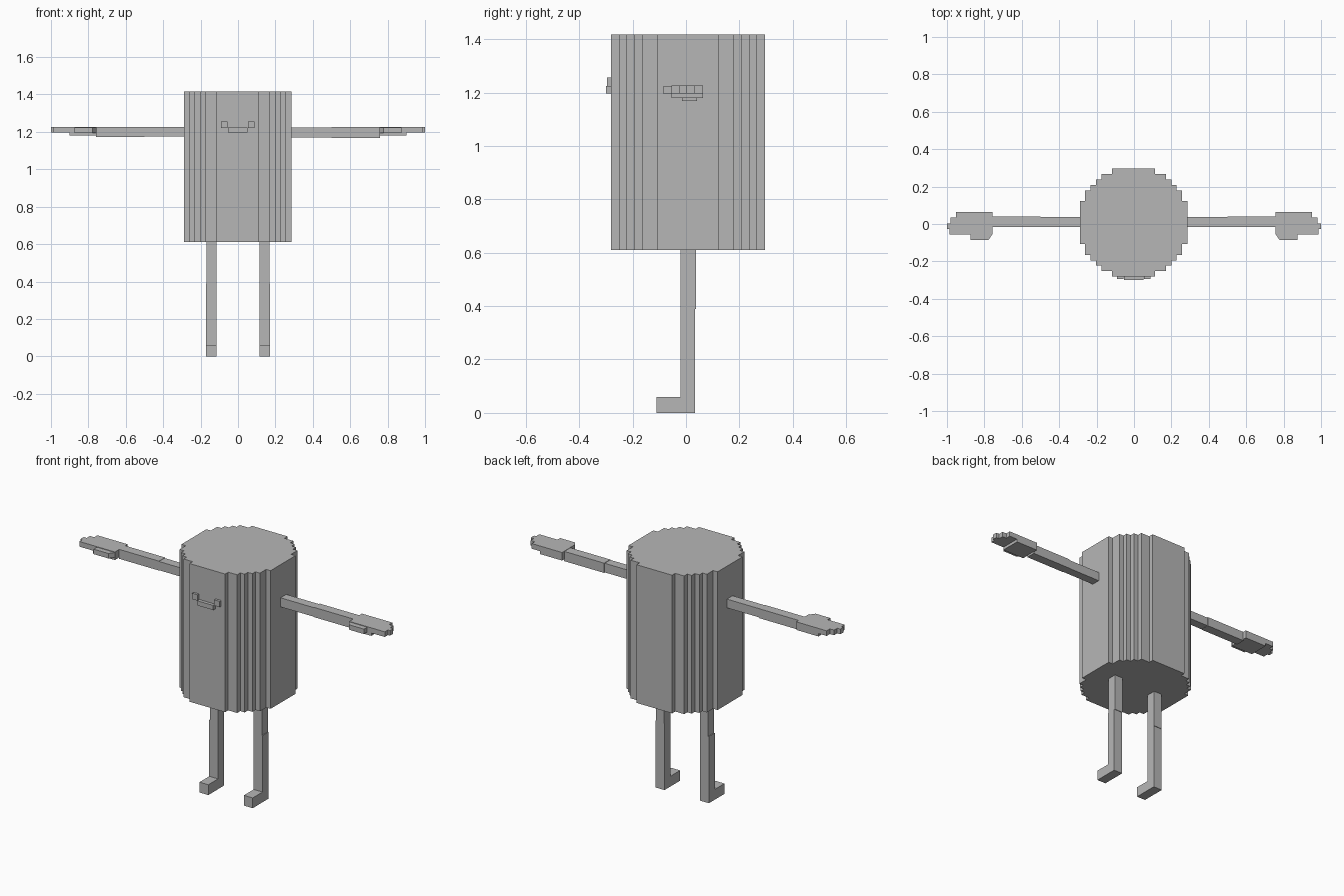
import bpy, bmesh

if "Cube" in bpy.data.objects:
    bpy.data.objects.remove(bpy.data.objects["Cube"])

grey = bpy.data.materials.new("plain grey")
grey.diffuse_color = (0.47, 0.47, 0.47, 1)
grey.use_nodes = True
grey.node_tree.nodes["Principled BSDF"].inputs["Base Color"].default_value = grey.diffuse_color


def prism(name, outline, z0, z1):
    """Extrude an xy outline from z0 to z1."""
    bm = bmesh.new()
    base = bm.faces.new([bm.verts.new((x, y, z0)) for x, y in outline])
    top = bmesh.ops.extrude_face_region(bm, geom=[base])["geom"]
    verts = [v for v in top if isinstance(v, bmesh.types.BMVert)]
    bmesh.ops.translate(bm, verts=verts, vec=(0, 0, z1 - z0))
    bmesh.ops.recalc_face_normals(bm, faces=bm.faces)
    mesh = bpy.data.meshes.new(name)
    bm.to_mesh(mesh)
    bm.free()
    mesh.materials.append(grey)
    ob = bpy.data.objects.new(name, mesh)
    bpy.context.collection.objects.link(ob)
    return ob


def box(name, x0, x1, y0, y1, z0, z1):
    return prism(name, [(x0, y0), (x1, y0), (x1, y1), (x0, y1)], z0, z1)


# Body: round column with a stepped outline
U = 0.0288
steps = [(10, 4), (9, 4), (9, 6), (8, 6), (8, 7), (7, 7),
         (7, 8), (6, 8), (6, 9), (4, 9), (4, 10)]
half = steps + [(-x, y) for x, y in reversed(steps)]
ring = half + [(-x, -y) for x, y in half]
prism("body", [(x * U - 0.002, y * U + 0.0075) for x, y in ring], 0.61, 1.417)

# Mouth: low bar with raised corners
box("mouth_bar", -0.053, 0.05, -0.30, -0.27, 1.197, 1.224)
box("mouth_corner_left", -0.09, -0.056, -0.295, -0.27, 1.222, 1.256)
box("mouth_corner_right", 0.053, 0.088, -0.295, -0.27, 1.222, 1.256)

for side, s, dz in (("left", -1, 0.004), ("right", 1, 0.0)):
    # Arm in two segments
    box(side + "_upper_arm", s * 0.27, s * 0.5, -0.015, 0.037, 1.17 + dz, 1.223 + dz / 2)
    box(side + "_forearm", s * 0.5, s * 0.76, -0.015, 0.041, 1.168 + dz, 1.225 + dz / 2)

    # Hand: palm, four fingers, thumb with a slanted root
    box(side + "_palm", s * 0.757, s * 0.90, -0.055, 0.063, 1.18, 1.227)
    tips = (0.987, 1.0, 0.98, 0.953)
    for i, tip in enumerate(tips):
        y = -0.055 + i * 0.0295
        box(f"{side}_finger_{i + 1}", s * 0.90, s * tip, y, y + 0.0295, 1.197, 1.227)
    prism(side + "_thumb", [(s * 0.757, -0.055), (s * 0.778, -0.085),
                            (s * 0.873, -0.085), (s * 0.873, -0.055)], 1.195, 1.224)

    # Leg in two segments, with a foot pointing forward
    box(side + "_thigh", s * 0.115, s * 0.168, -0.02, 0.037, 0.39, 0.615)
    box(side + "_shin", s * 0.115, s * 0.172, -0.02, 0.034, 0.0, 0.39)
    box(side + "_foot", s * 0.115, s * 0.172, -0.11, -0.02, 0.0, 0.06)
